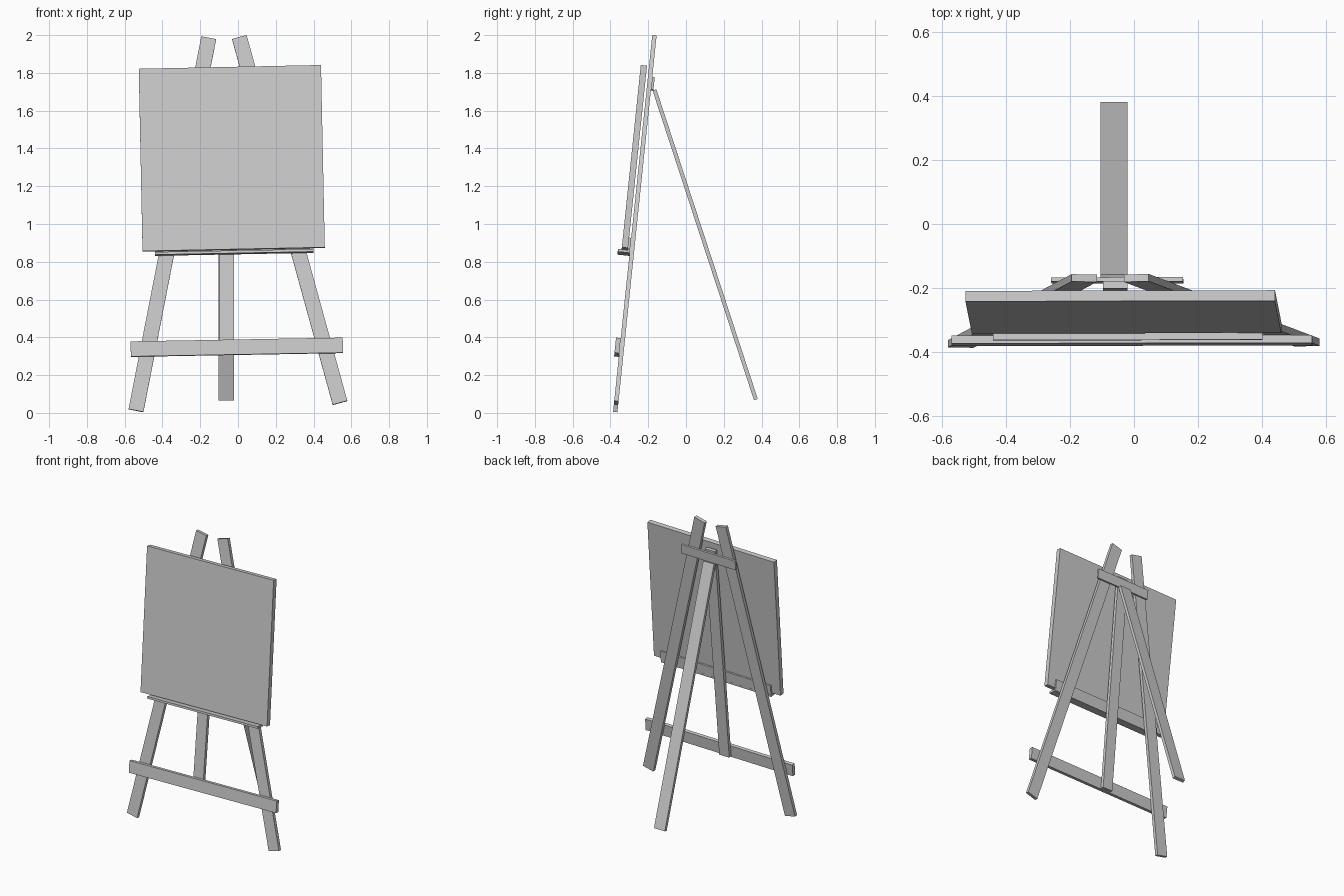
import bpy, bmesh
from mathutils import Vector, Matrix

if "Cube" in bpy.data.objects:
    bpy.data.objects.remove(bpy.data.objects["Cube"])

LEAN = 0.104                                   # backward slope of the front frame
N = Vector((0, -1, LEAN)).normalized()         # frame normal, facing forward


def on_frame(x, z, off=0.0):
    """Point on the leaning frame plane, pushed forward by off."""
    return Vector((x, -0.375 + LEAN * z, z)) + N * off


def bar(name, a, b, width, thick, normal=N):
    """Rectangular bar from a to b; thick is measured along normal."""
    d = (b - a).normalized()
    side = d.cross(normal).normalized()
    n = side.cross(d)
    rot = Matrix((side, n, d)).transposed()
    mat = Matrix.Translation((a + b) / 2) @ rot.to_4x4()
    mat = mat @ Matrix.Diagonal((width, thick, (b - a).length, 1))
    bm = bmesh.new()
    bmesh.ops.create_cube(bm, size=1, matrix=mat)
    bmesh.ops.recalc_face_normals(bm, faces=bm.faces)
    mesh = bpy.data.meshes.new(name)
    bm.to_mesh(mesh)
    bm.free()
    ob = bpy.data.objects.new(name, mesh)
    bpy.context.collection.objects.link(ob)
    return ob


# splayed front legs and centre post
bar("front_leg_left", on_frame(-0.54, 0.012), on_frame(-0.155, 1.985), 0.08, 0.023)
bar("front_leg_right", on_frame(0.54, 0.053), on_frame(0.007, 1.989), 0.08, 0.023)
bar("centre_post", on_frame(-0.06, 0.31), on_frame(-0.058, 1.79), 0.076, 0.023)

# cross bars: lower one in front of the legs, upper one behind
bar("lower_crossbar", on_frame(-0.568, 0.335, 0.024), on_frame(0.555, 0.355, 0.024), 0.08, 0.025)
bar("upper_crossbar", on_frame(-0.258, 1.74, -0.018), on_frame(0.153, 1.747, -0.018), 0.065, 0.013)

# tray with its backing strip
bar("tray", on_frame(-0.44, 0.837, 0.043), on_frame(0.40, 0.853, 0.043), 0.014, 0.064)
bar("tray_back_strip", on_frame(-0.44, 0.872, 0.017), on_frame(0.40, 0.888, 0.017), 0.075, 0.011)

# drawing board
bar("board", on_frame(-0.023, 0.861, 0.039), on_frame(-0.043, 1.826, 0.039), 0.965, 0.033)

# rear support leg
bar("back_leg", Vector((-0.0625, -0.167, 1.71)), Vector((-0.0625, 0.37, 0.07)), 0.083, 0.021, Vector((0, 1, 0.33)))
